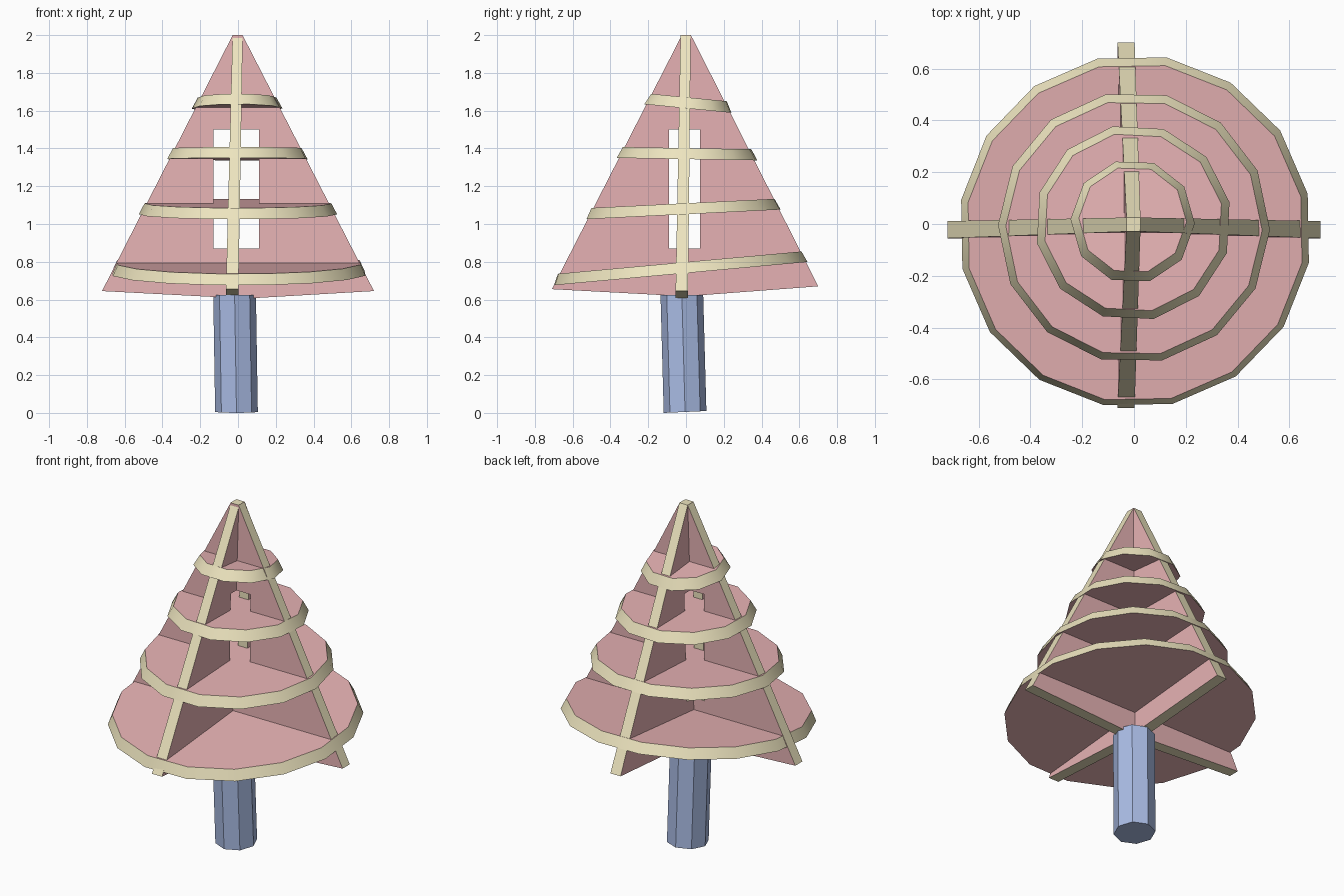
import bpy, bmesh, math

if "Cube" in bpy.data.objects:
    bpy.data.objects.remove(bpy.data.objects["Cube"])


def material(name, rgb):
    m = bpy.data.materials.new(name)
    m.diffuse_color = (*rgb, 1)
    m.use_nodes = True
    m.node_tree.nodes["Principled BSDF"].inputs["Base Color"].default_value = m.diffuse_color
    return m


PINK = material("panel_pink", (0.80, 0.45, 0.46))
BEIGE = material("edge_beige", (0.85, 0.78, 0.52))
BLUE = material("trunk_blue", (0.40, 0.50, 0.78))


def finish(bm, name, mats):
    bmesh.ops.recalc_face_normals(bm, faces=bm.faces)
    me = bpy.data.meshes.new(name)
    bm.to_mesh(me)
    bm.free()
    for m in mats:
        me.materials.append(m)
    ob = bpy.data.objects.new(name, me)
    bpy.context.collection.objects.link(ob)
    return ob


def panel(name, outline, hole, lean, along_x):
    """Upright triangular board with a window; pink sides, beige edges.
    outline: BL, bottom middle, BR, TR, TL; lean: side offset at bottom and top."""
    bm = bmesh.new()
    (h0, h1), (z0, z1) = hole
    pts = outline + [(h0, z0), (h1, z0), (h1, z1), (h0, z1)]
    sides = []
    for s in (-1, 1):
        row = []
        for u, z in pts:
            t = (z - 0.65) / 1.35
            d = lean[0] + (lean[1] - lean[0]) * t + s * (0.033 - 0.006 * t)
            row.append(bm.verts.new((u, d, z) if along_x else (d, u, z)))
        sides.append(row)
        for f in ((0, 1, 2, 6, 5), (2, 3, 7, 6), (3, 4, 8, 7), (4, 0, 5, 8)):
            bm.faces.new([row[i] for i in f])
    a, b = sides
    for loop in ((0, 1, 2, 3, 4), (5, 6, 7, 8)):
        for i, j in zip(loop, loop[1:] + loop[:1]):
            bm.faces.new((a[i], a[j], b[j], b[i])).material_index = 1
    finish(bm, name, (PINK, BEIGE))


def tier(name, n, r_bottom, r_top, centre, z_front, z_back, height=0.058, turn=-91):
    """Tilted sloping disc with a smooth beige rim."""
    bm = bmesh.new()
    cx, cy = centre
    slope = (z_back - z_front) / (2 * r_bottom)
    zc = (z_front + z_back) / 2
    rings = []
    for r, h in ((r_bottom, 0), (r_top, height)):
        ring = []
        for k in range(n):
            a = math.radians(turn) + (k + 0.5) * math.tau / n
            x, y = r * math.cos(a), r * math.sin(a)
            ring.append(bm.verts.new((cx + x, cy + y - slope * h, zc + slope * y + h)))
        rings.append(ring)
        bm.faces.new(ring)
    lo, hi = rings
    for i in range(n):
        j = (i + 1) % n
        f = bm.faces.new((lo[i], lo[j], hi[j], hi[i]))
        f.material_index = 1
        f.smooth = True
        for ring in rings:
            bm.edges.get((ring[i], ring[j])).smooth = False
    finish(bm, name, (PINK, BEIGE))


# crossed boards
panel("side_to_side_board",
      [(-0.72, 0.645), (0.04, 0.605), (0.72, 0.645), (0.024, 2.0), (-0.028, 2.0)],
      ((-0.13, 0.11), (0.87, 1.5)), (-0.022, -0.002), True)
panel("front_to_back_board",
      [(-0.71, 0.655), (0.0, 0.617), (0.70, 0.67), (0.026, 2.0), (-0.022, 2.0)],
      ((-0.09, 0.075), (0.87, 1.5)), (-0.031, -0.002), False)

# four branch tiers, bottom to top
tier("branch_tier_1", 16, 0.682, 0.655, (0.004, -0.028), 0.675, 0.80, turn=-89)
tier("branch_tier_2", 14, 0.525, 0.495, (0.0, -0.013), 1.025, 1.077)
tier("branch_tier_3", 12, 0.38, 0.348, (-0.003, 0.005), 1.35, 1.337, turn=-93)
tier("branch_tier_4", 10, 0.24, 0.208, (-0.005, 0.01), 1.635, 1.588, turn=-92)

# leaning octagonal trunk
bm = bmesh.new()
ends = []
for cx, cy, z in ((-0.008, -0.005, 0.0), (-0.018, -0.022, 0.625)):
    ring = [bm.verts.new((cx + 0.113 * math.cos(k * math.tau / 8),
                          cy + 0.113 * math.sin(k * math.tau / 8),
                          z + (0.005 * (1 + math.sin(k * math.tau / 8)) if z == 0 else 0)))
            for k in range(8)]
    ends.append(ring)
    bm.faces.new(ring)
for i in range(8):
    j = (i + 1) % 8
    bm.faces.new((ends[0][i], ends[0][j], ends[1][j], ends[1][i]))
finish(bm, "trunk", (BLUE,))
